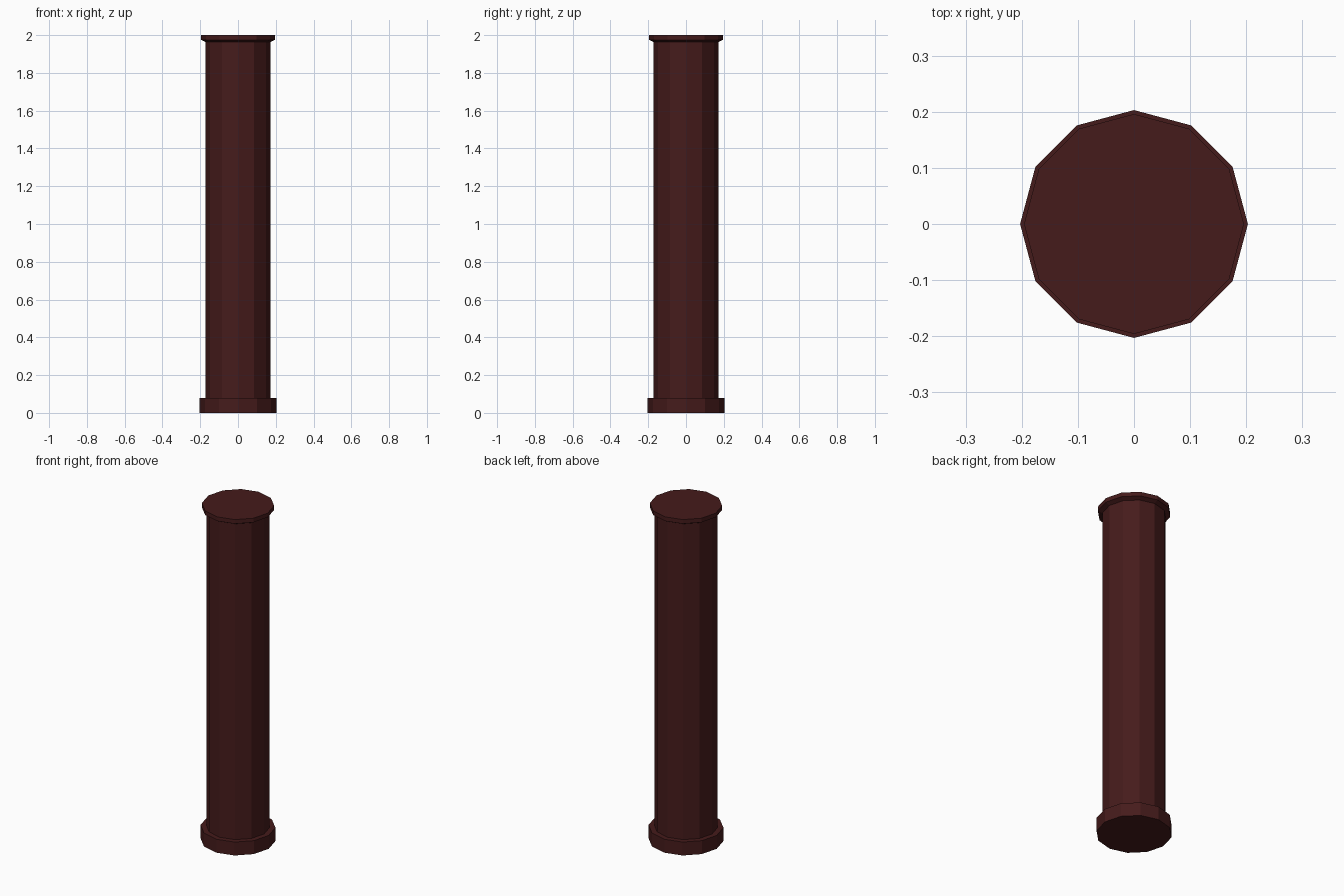
import bpy
import bmesh
from math import cos, sin, tau

if "Cube" in bpy.data.objects:
    bpy.data.objects.remove(bpy.data.objects["Cube"])

SIDES = 12

mat = bpy.data.materials.new("dark_red")
mat.diffuse_color = (0.06, 0.011, 0.011, 1)
mat.use_nodes = True
mat.node_tree.nodes["Principled BSDF"].inputs["Base Color"].default_value = mat.diffuse_color


def turned(name, profile, bottom=False, top=False):
    """Revolve (radius, height) points into a flat-sided part."""
    bm = bmesh.new()
    rings = [[bm.verts.new((r * cos(tau * i / SIDES), r * sin(tau * i / SIDES), z))
              for i in range(SIDES)] for r, z in profile]
    for low, high in zip(rings, rings[1:]):
        for i in range(SIDES):
            j = (i + 1) % SIDES
            bm.faces.new((low[i], low[j], high[j], high[i]))
    if bottom:
        bm.faces.new(rings[0][::-1])
    if top:
        bm.faces.new(rings[-1])
    mesh = bpy.data.meshes.new(name)
    bm.to_mesh(mesh)
    bm.free()
    mesh.materials.append(mat)
    obj = bpy.data.objects.new(name, mesh)
    bpy.context.collection.objects.link(obj)
    return obj


# Base plinth with its ledge
turned("column_base", [(0.203, 0), (0.203, 0.08), (0.172, 0.08)], bottom=True)
# Straight shaft
turned("column_shaft", [(0.172, 0.08), (0.172, 1.963)])
# Flared rim and flat top
turned("column_cap", [(0.172, 1.963), (0.196, 1.975), (0.196, 2.0)], top=True)
